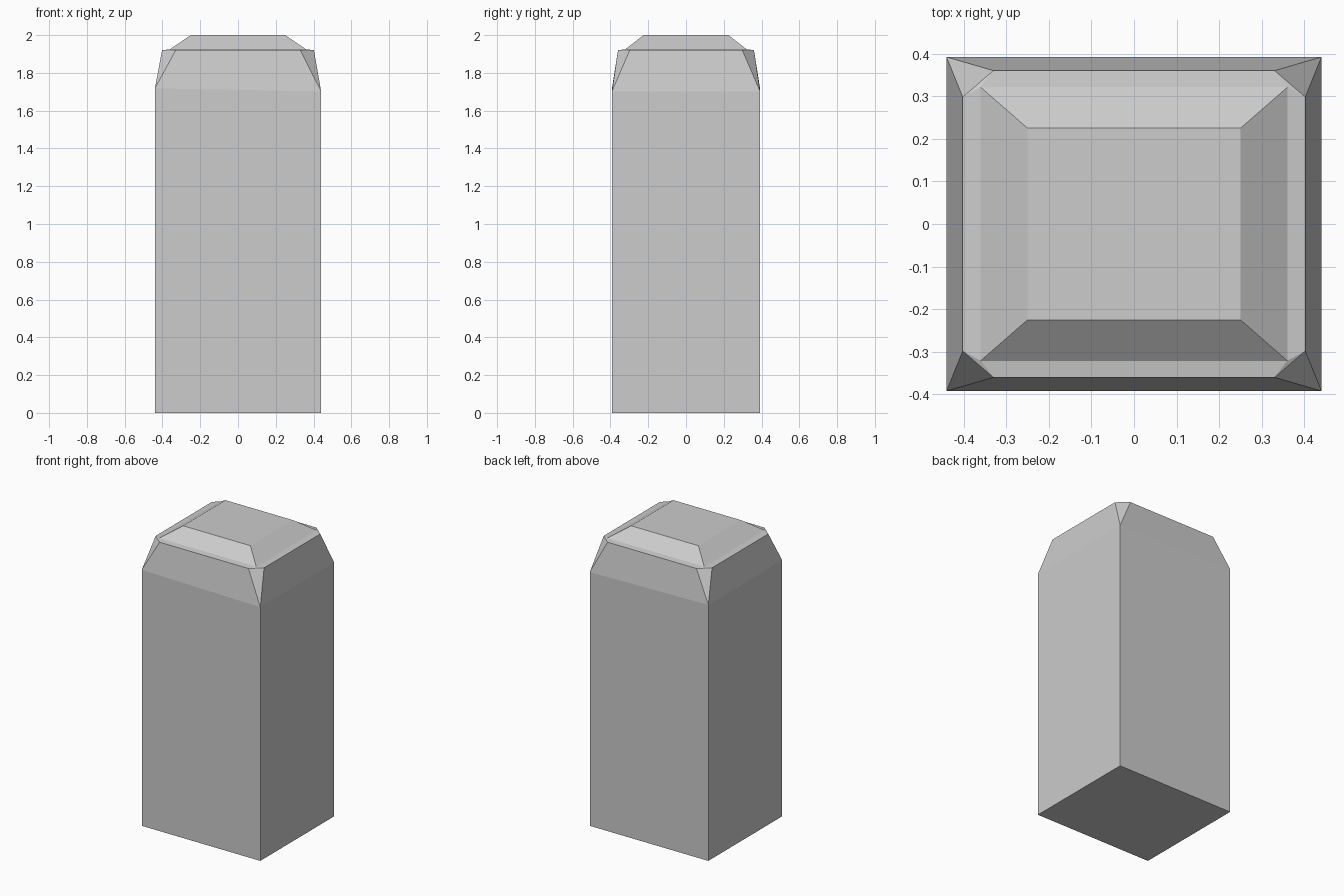
import bpy, bmesh

if "Cube" in bpy.data.objects:
    bpy.data.objects.remove(bpy.data.objects["Cube"])

grey = bpy.data.materials.new("light grey")
grey.diffuse_color = (0.604, 0.604, 0.604, 1)
grey.use_nodes = True
grey.node_tree.nodes["Principled BSDF"].inputs["Base Color"].default_value = grey.diffuse_color

W, D = 0.44, 0.392          # half width and half depth of the shaft
CORNERS = [(-1, -1), (1, -1), (1, 1), (-1, 1)]


def finish(name, bm):
    bmesh.ops.recalc_face_normals(bm, faces=bm.faces)
    mesh = bpy.data.meshes.new(name)
    bm.to_mesh(mesh)
    bm.free()
    mesh.materials.append(grey)
    obj = bpy.data.objects.new(name, mesh)
    bpy.context.collection.objects.link(obj)
    return obj


def rect(bm, x, y, z, tilt=0.0):
    """Four corner vertices of a level (or slightly tilted) rectangle."""
    return [bm.verts.new((sx * x, sy * y, z - sx * tilt)) for sx, sy in CORNERS]


def skin(bm, lower, upper):
    n = len(lower)
    for i in range(n):
        j = (i + 1) % n
        bm.faces.new((lower[i], lower[j], upper[j], upper[i]))


# Square shaft, its top tilted very slightly
bm = bmesh.new()
base = rect(bm, W, D, 0)
top = rect(bm, W, D, 1.71, 0.008)
bm.faces.new(base)
bm.faces.new(top)
skin(bm, base, top)
finish("shaft", bm)

# Cap: tapered sides, triangular corner cuts, narrow rim and raised top
bm = bmesh.new()
foot = rect(bm, W, D, 1.71, 0.008)
rim_y = [bm.verts.new((sx * 0.33, sy * 0.36, 1.92)) for sx, sy in CORNERS]
rim_x = [bm.verts.new((sx * 0.402, sy * 0.298, 1.92)) for sx, sy in CORNERS]
inner = rect(bm, 0.36, 0.321, 1.925)
crown = rect(bm, 0.25, 0.225, 2.0)
for i in range(4):
    j = (i + 1) % 4
    rim = rim_y if i % 2 == 0 else rim_x
    bm.faces.new((foot[i], foot[j], rim[j], rim[i]))       # tapered side
    bm.faces.new((rim[i], rim[j], inner[j], inner[i]))     # rim strip
    bm.faces.new((foot[i], rim_x[i], rim_y[i]))            # corner cut
    bm.faces.new((rim_x[i], rim_y[i], inner[i]))           # rim corner
skin(bm, inner, crown)
bm.faces.new(crown)
bm.faces.new(foot)
finish("cap", bm)
